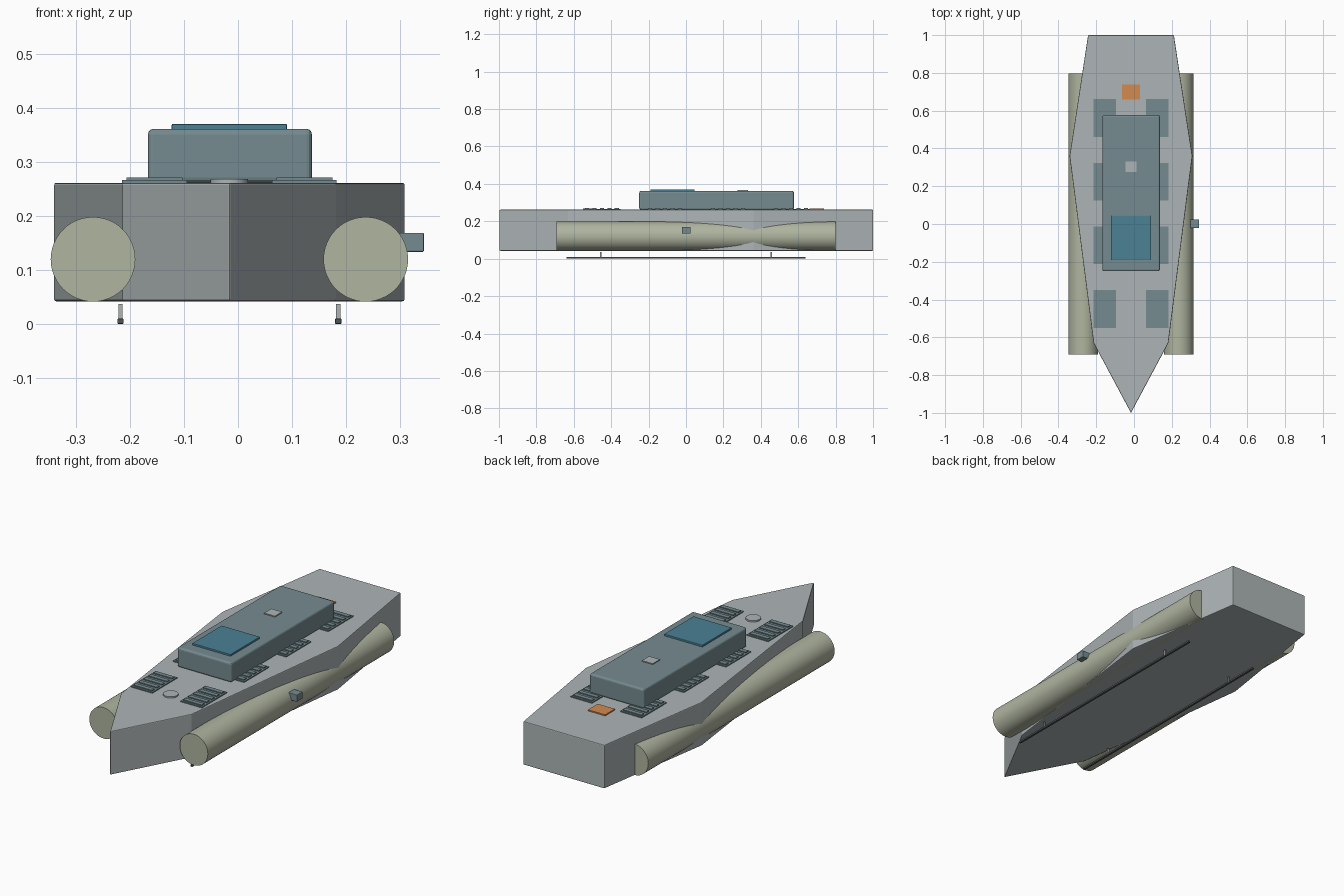
import bpy
import bmesh
import math

default = bpy.data.objects.get("Cube")
if default:
    bpy.data.objects.remove(default, do_unlink=True)

MID = -0.016   # centreline of the boat
DECK = 0.262   # deck height


def material(name, rgb):
    m = bpy.data.materials.new(name)
    m.use_nodes = True
    m.diffuse_color = (*rgb, 1)
    m.node_tree.nodes["Principled BSDF"].inputs["Base Color"].default_value = (*rgb, 1)
    return m


hull_grey = material("hull_grey", (0.42, 0.46, 0.47))
slate = material("slate_blue_grey", (0.18, 0.26, 0.28))
glass = material("window_blue", (0.07, 0.22, 0.30))
orange = material("hatch_orange", (0.65, 0.26, 0.08))
pontoon_green = material("pontoon_pale_green", (0.43, 0.46, 0.35))
dark = material("rail_dark_grey", (0.08, 0.09, 0.095))


def finish(name, bm, mat, bevel=0, segments=2):
    bmesh.ops.recalc_face_normals(bm, faces=bm.faces)
    mesh = bpy.data.meshes.new(name)
    bm.to_mesh(mesh)
    bm.free()
    ob = bpy.data.objects.new(name, mesh)
    bpy.context.collection.objects.link(ob)
    mesh.materials.append(mat)
    if bevel:
        mod = ob.modifiers.new("edge_bevel", "BEVEL")
        mod.width = bevel
        mod.segments = segments
    return ob


def add_box(bm, x, y, z):
    """Box from (low, high) ranges on each axis."""
    cube = bmesh.ops.create_cube(bm, size=1)
    for v in cube["verts"]:
        for i, (low, high) in enumerate((x, y, z)):
            v.co[i] = low if v.co[i] < 0 else high


def box(name, x, y, z, mat, bevel=0, segments=2):
    bm = bmesh.new()
    add_box(bm, x, y, z)
    return finish(name, bm, mat, bevel, segments)


def around(centre, half):
    return centre - half, centre + half


def cylinder(name, centre, radius, depth, mat, along_y=False):
    bm = bmesh.new()
    bmesh.ops.create_cone(bm, cap_ends=True, segments=48, radius1=radius,
                          radius2=radius, depth=depth)
    if along_y:
        for v in bm.verts:
            v.co.y, v.co.z = v.co.z, -v.co.y
    bmesh.ops.translate(bm, vec=centre, verts=bm.verts)
    ob = finish(name, bm, mat)
    bpy.ops.object.select_all(action="DESELECT")
    ob.select_set(True)
    bpy.context.view_layer.objects.active = ob
    bpy.ops.object.shade_smooth_by_angle(angle=math.radians(40))
    return ob


# Hull: half outline from bow to stern, mirrored and extruded
half = [(0.198, -0.63), (0.325, 0.36), (0.227, 1.0)]
outline = [(0, -1.0)] + half + [(-x, y) for x, y in reversed(half)]
bm = bmesh.new()
floor = bm.faces.new([bm.verts.new((MID + x, y, 0.042)) for x, y in outline])
raised = bmesh.ops.extrude_face_region(bm, geom=[floor])["geom"]
bmesh.ops.translate(bm, vec=(0, 0, DECK - 0.042),
                    verts=[g for g in raised if isinstance(g, bmesh.types.BMVert)])
finish("hull", bm, hull_grey, 0.004)

# Cabin with its roof window and roof sensor
box("cabin", around(-0.015, 0.152), (-0.25, 0.577), (DECK, 0.362), slate, 0.01, 3)
box("roof_window", around(MID, 0.107), (-0.19, 0.045), (0.36, 0.371), glass, 0.002)
box("roof_sensor", around(MID, 0.03), (0.275, 0.332), (0.36, 0.367), hull_grey)

# Deck fittings
box("stern_hatch", around(MID, 0.048), (0.66, 0.738), (0.26, 0.268), orange)
cylinder("bow_hatch", (MID, -0.515, 0.265), 0.035, 0.008, hull_grey)
box("side_sensor", (0.295, 0.345), (-0.021, 0.024), (0.134, 0.169), slate, 0.002)

# Pontoons, skid rails, struts and deck vents on each side
for side, label in ((1, "left"), (-1, "right")):
    cylinder(f"pontoon_{label}", (MID + side * 0.253, 0.053, 0.12), 0.0785, 1.49,
             pontoon_green, along_y=True)
    rail_x = MID + side * 0.202
    box(f"skid_rail_{label}", around(rail_x, 0.006), (-0.64, 0.64), (0, 0.01), dark, 0.002)
    for y, end in ((-0.455, "front"), (0.455, "rear")):
        box(f"skid_strut_{label}_{end}", around(rail_x, 0.004), around(y, 0.004),
            (0.008, 0.037), hull_grey)

    vent_x = MID + side * 0.139
    for row in range(4):
        y = -0.45 + row * 0.337
        bm = bmesh.new()
        add_box(bm, around(vent_x, 0.06), around(y, 0.1), (0.26, 0.267))
        for slat in range(-2, 3):
            add_box(bm, around(vent_x, 0.052), around(y + slat * 0.04, 0.011), (0.266, 0.272))
        finish(f"deck_vent_{label}_{row + 1}", bm, slate)
